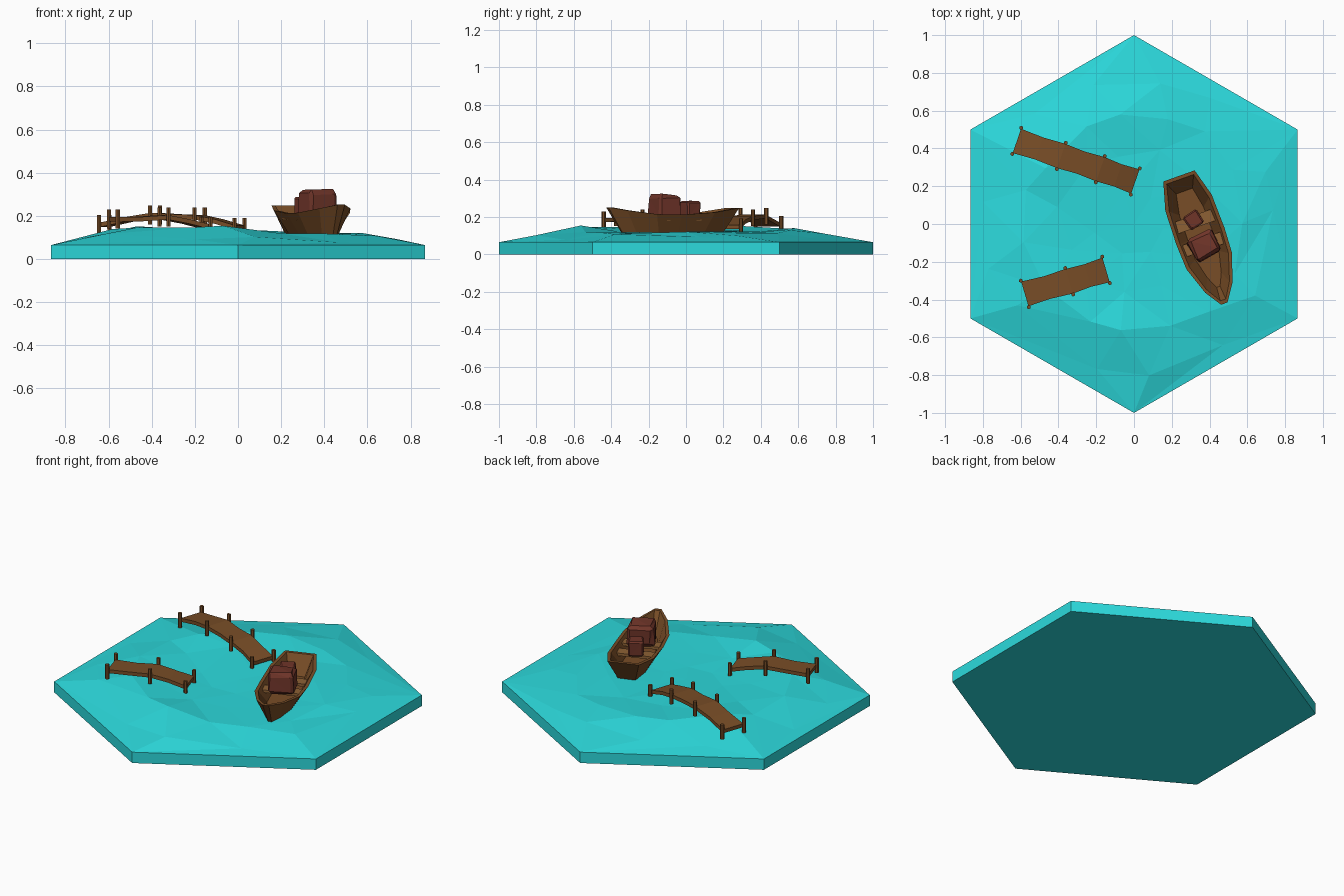
import bpy, bmesh, math, random
from mathutils import Vector, Matrix
from mathutils.geometry import delaunay_2d_cdt

if "Cube" in bpy.data.objects:
    bpy.data.objects.remove(bpy.data.objects["Cube"])

random.seed(4)


def material(name, rgb):
    m = bpy.data.materials.new(name)
    m.diffuse_color = (*rgb, 1)
    m.use_nodes = True
    m.node_tree.nodes["Principled BSDF"].inputs["Base Color"].default_value = m.diffuse_color
    return m


WATER = material("water", (0.025, 0.70, 0.72))
WOOD = material("wood", (0.19, 0.075, 0.02))
SEAT = material("seat_wood", (0.27, 0.12, 0.035))
RED = material("red_wood", (0.16, 0.035, 0.022))


def make(name, bm, mat):
    bmesh.ops.recalc_face_normals(bm, faces=bm.faces[:])
    me = bpy.data.meshes.new(name)
    bm.to_mesh(me)
    bm.free()
    me.materials.append(mat)
    ob = bpy.data.objects.new(name, me)
    bpy.context.collection.objects.link(ob)
    return ob


def bridge(bm, a, b):
    for i in range(len(a)):
        j = (i + 1) % len(a)
        bm.faces.new((a[i], a[j], b[j], b[i]))


# Hexagonal water tile with a faceted, swelling surface
RIM = 0.065
SWELLS = [(-0.42, 0.36, 0.045), (-0.08, -0.60, 0.037), (-0.60, -0.25, 0.03),
          (0.0, 0.60, 0.028), (-0.35, -0.32, 0.02)]


def water_height(x, y):
    d = 1 - max(x * math.cos(k * math.pi / 3) + y * math.sin(k * math.pi / 3)
                for k in range(6)) / 0.866
    z = RIM + 0.055 * min(1, d / 0.28)
    for sx, sy, h in SWELLS:
        z += h * min(1, d / 0.2) * math.exp(-((x - sx) ** 2 + (y - sy) ** 2) / 0.035)
    return z + random.uniform(-0.007, 0.005)


corners = [Vector((math.sin(k * math.pi / 3), math.cos(k * math.pi / 3))) for k in range(6)]
points = corners + [Vector((0, 0))]
for radius, count in ((0.2, 6), (0.4, 11), (0.6, 15), (0.78, 13)):
    for i in range(count):
        a = math.tau * (i + random.uniform(-0.25, 0.25)) / count
        r = radius + random.uniform(-0.05, 0.03)
        points.append(Vector((r * math.cos(a), r * math.sin(a))))
verts, _, faces, *_ = delaunay_2d_cdt(points, [(i, (i + 1) % 6) for i in range(6)], [], 1, 1e-5)
bm = bmesh.new()
surface = [bm.verts.new((p.x, p.y, RIM if p.length > 0.99 else water_height(p.x, p.y))) for p in verts]
for f in faces:
    bm.faces.new([surface[i] for i in f])
rim = [min(surface, key=lambda v: (v.co.xy - c).length) for c in corners]
base = [bm.verts.new((c.x, c.y, 0)) for c in corners]
bridge(bm, rim, base)
bm.faces.new(base)
make("water_tile", bm, WATER)


# Piers: a bent deck strip with a pair of six-sided posts at each station
def pier(name, stations):
    pts = [Vector(s) for s in stations]
    along = (pts[-1] - pts[0]).xy.normalized()
    side = Vector((-along.y, along.x, 0))
    path = []
    for a, b in zip(pts, pts[1:]):
        path += [a, (a + b) / 2 + Vector((0, 0, random.uniform(-0.008, 0.004)))]
    path.append(pts[-1])
    bm = bmesh.new()
    rings = []
    for i, p in enumerate(path):
        w = 0.068 - 0.006 * (i % 2)
        rings.append([bm.verts.new(p + side * s * w + Vector((0, 0, t)))
                      for s, t in ((1, 0.009), (-1, 0.009), (-1, -0.012), (1, -0.012))])
    for a, b in zip(rings, rings[1:]):
        bridge(bm, a, b)
    bm.faces.new(rings[0])
    bm.faces.new(rings[-1])
    make(name + "_deck", bm, WOOD)
    bm = bmesh.new()
    for p in pts:
        for s in (-1, 1):
            bmesh.ops.create_cone(bm, cap_ends=True, segments=6, radius1=0.011, radius2=0.011,
                                  depth=0.088, matrix=Matrix.Translation(p + side * s * 0.073))
    make(name + "_posts", bm, WOOD)


pier("back_pier", [(-0.62, 0.44, 0.16), (-0.385, 0.36, 0.205), (-0.178, 0.29, 0.195), (0.007, 0.225, 0.147)])
pier("front_pier", [(-0.578, -0.37, 0.185), (-0.343, -0.303, 0.195), (-0.148, -0.243, 0.152)])

# Boat frame: local x runs to the bow
BOAT = Matrix.Translation((0.352, -0.066, 0)) @ Matrix.Rotation(math.atan2(-0.942, 0.335), 4, 'Z')

# Hull: nested plan outlines for keel, gunwale and inner floor
half = [(-0.34, 0.088, 0.248), (-0.19, 0.13, 0.225), (0, 0.135, 0.212),
        (0.14, 0.128, 0.215), (0.29, 0.076, 0.235), (0.377, 0.018, 0.252)]
outline = half + [(u, -w, z) for u, w, z in reversed(half)]
bm = bmesh.new()


def hull_ring(su, sw, z=None):
    return [bm.verts.new((u * su, w * sw, zz if z is None else z)) for u, w, zz in outline]


keel, gunwale = hull_ring(0.78, 0.55, 0.117), hull_ring(1, 1)
inner, floor = hull_ring(0.945, 0.86), hull_ring(0.75, 0.52, 0.143)
for a, b in ((keel, gunwale), (gunwale, inner), (inner, floor)):
    bridge(bm, a, b)
bm.faces.new(keel)
bm.faces.new(floor)
make("boat_hull", bm, WOOD).matrix_world = BOAT


# Bench seats and chunky cargo
def box(name, loc, size, turn, mat, chip=0):
    bm = bmesh.new()
    bmesh.ops.create_cube(bm, size=1, matrix=Matrix.Diagonal((*size, 1)))
    if chip:
        bmesh.ops.bevel(bm, geom=bm.edges[:], offset=chip, segments=1, affect='EDGES')
        for v in bm.verts:
            v.co += Vector([random.uniform(-chip, chip) * 0.35 for _ in range(3)])
        bmesh.ops.triangulate(bm, faces=bm.faces[:])
    make(name, bm, mat).matrix_world = BOAT @ Matrix.Translation(loc) @ Matrix.Rotation(turn, 4, 'Z')


for i, u in enumerate((-0.085, 0.045)):
    box(f"seat_{i + 1}", (u, 0, 0.19), (0.065, 0.225, 0.016), 0, SEAT)
box("large_cargo", (0.05, 0.0, 0.258), (0.135, 0.145, 0.125), 0.12, RED, 0.018)
box("small_cargo", (-0.096, -0.005, 0.241), (0.08, 0.085, 0.088), 0.25, RED, 0.008)
